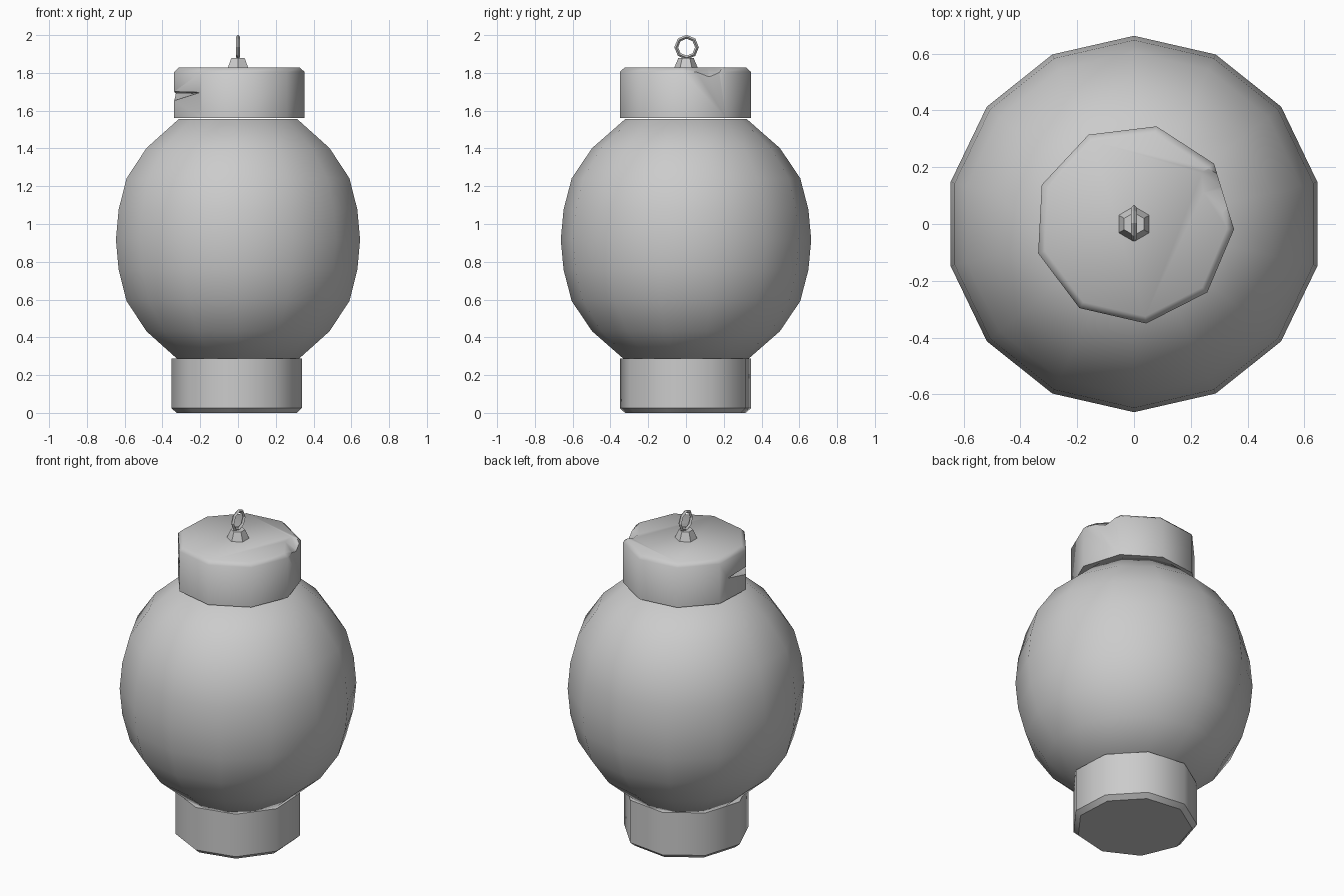
import bpy, bmesh, math

if "Cube" in bpy.data.objects:
    bpy.data.objects.remove(bpy.data.objects["Cube"])


def make_object(name, bm, angle=None):
    bmesh.ops.recalc_face_normals(bm, faces=bm.faces)
    me = bpy.data.meshes.new(name)
    bm.to_mesh(me)
    bm.free()
    ob = bpy.data.objects.new(name, me)
    bpy.context.collection.objects.link(ob)
    if angle:
        smooth(ob, angle)
    return ob


def smooth(ob, angle):
    bpy.ops.object.select_all(action='DESELECT')
    bpy.context.view_layer.objects.active = ob
    ob.select_set(True)
    bpy.ops.object.shade_smooth_by_angle(angle=math.radians(angle))


def lathe(name, profile, sides, phase, angle=None):
    """Closed solid from (radius, z) rings, first vertex at phase degrees."""
    bm = bmesh.new()
    rings = []
    for r, z in profile:
        angs = [math.radians(phase + 360 * i / sides) for i in range(sides)]
        rings.append([bm.verts.new((r * math.cos(a), r * math.sin(a), z)) for a in angs])
    for lo, hi in zip(rings, rings[1:]):
        for i in range(sides):
            j = (i + 1) % sides
            bm.faces.new((lo[i], lo[j], hi[j], hi[i]))
    bm.faces.new(rings[0][::-1])
    bm.faces.new(rings[-1])
    return make_object(name, bm, angle)


def carve(target, name, points):
    """Cut the convex hull of the points out of the target."""
    bm = bmesh.new()
    for p in points:
        bm.verts.new(p)
    bmesh.ops.convex_hull(bm, input=bm.verts)
    cutter = make_object(name, bm)
    cutter.hide_render = True
    mod = target.modifiers.new(name, 'BOOLEAN')
    mod.operation = 'DIFFERENCE'
    mod.solver = 'EXACT'
    mod.object = cutter
    bpy.context.view_layer.objects.active = target
    bpy.ops.object.modifier_apply(modifier=mod.name)
    bpy.data.objects.remove(cutter)


# Globe body
half = [(0.32, 0.64), (0.497, 0.485), (0.605, 0.325), (0.648, 0.16)]
profile = [(r, 0.917 - d) for r, d in half] + [(0.663, 0.917)]
profile += [(r, 0.917 + d) for r, d in reversed(half)]
lathe("globe_body", profile, 14, 90, 60)

# Nine-sided base with a chamfered foot
lathe("base", [(0.325, 0.0), (0.353, 0.025), (0.353, 0.287)], 9, 183, 42)

# Nine-sided cap, turned the other way
cap = lathe("cap", [(0.353, 1.56), (0.353, 1.805), (0.328, 1.828)], 9, -3)

# Wedge crack wrapping one corner of the cap
carve(cap, "crack_cutter", [
    (-0.328, 0.06, 1.69), (-0.20, -0.285, 1.697), (-0.25, -0.06, 1.69),
    (-0.37, -0.12, 1.64), (-0.37, -0.12, 1.705), (-0.40, 0.06, 1.69),
    (-0.23, -0.33, 1.697)])

# Chipped rim on the right
carve(cap, "chip_cutter", [
    (0.335, -0.01, 1.84), (0.30, 0.22, 1.84), (0.22, 0.19, 1.84),
    (0.235, 0.11, 1.835), (0.29, 0.05, 1.835), (0.325, 0.12, 1.77),
    (0.36, 0.12, 1.77), (0.315, 0.17, 1.79), (0.42, 0.22, 1.84),
    (0.42, -0.02, 1.84)])
smooth(cap, 50)

# Hexagonal finial
lathe("finial", [(0.075, 1.81), (0.062, 1.828), (0.04, 1.88)], 6, 90)

# Hanging ring
bpy.ops.mesh.primitive_torus_add(
    major_segments=8, minor_segments=4, major_radius=0.055, minor_radius=0.01,
    location=(0, 0.003, 1.936), rotation=(0, math.pi / 2, 0))
bpy.context.object.name = "hanging_ring"
